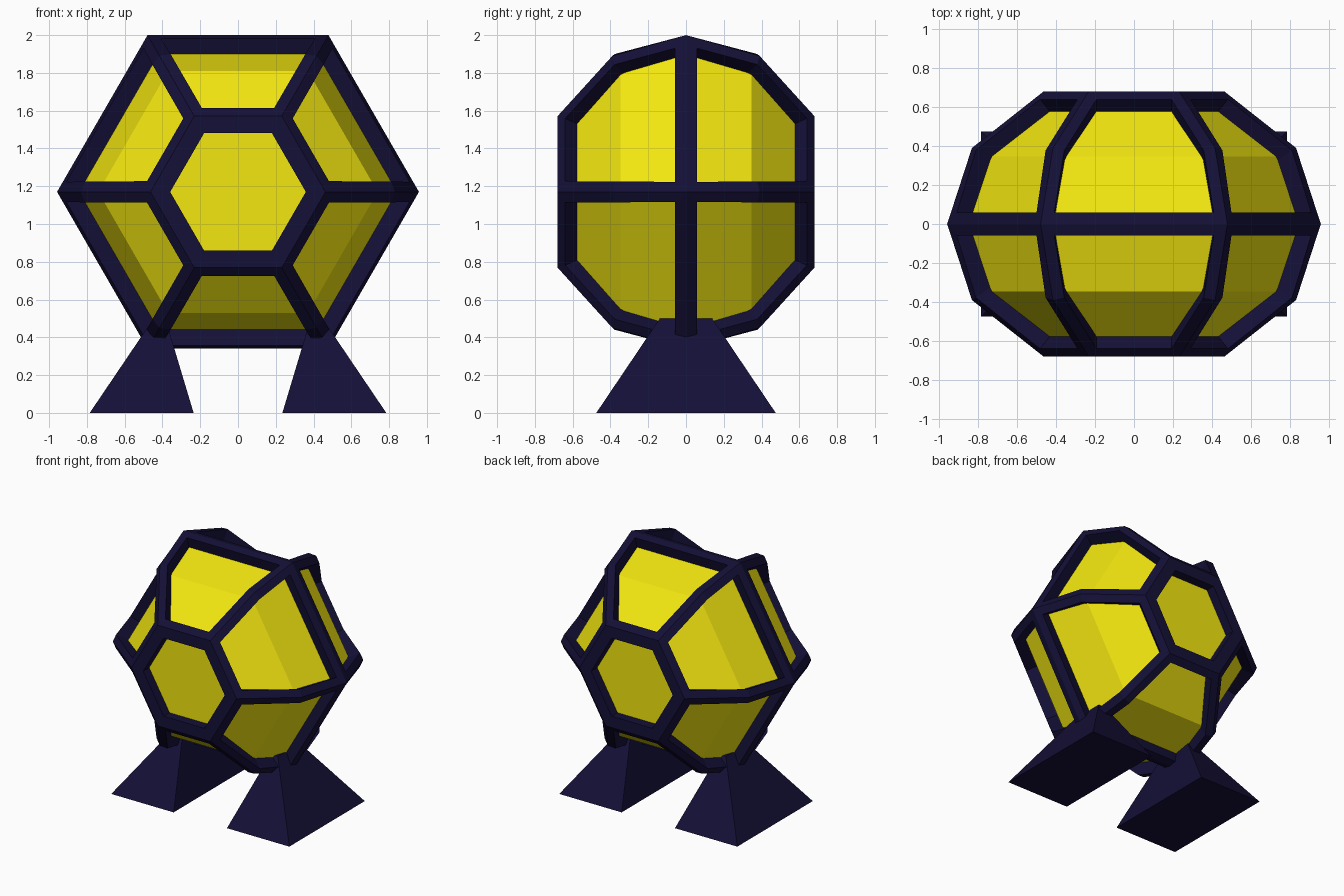
import bpy, bmesh
from math import cos, sin, pi

if "Cube" in bpy.data.objects:
    bpy.data.objects.remove(bpy.data.objects["Cube"])

CENTRE_Z = 1.17
# (y, hexagon circumradius) rings from front to back
RINGS = [(-0.68, 0.463), (-0.39, 0.831), (0, 0.958), (0.39, 0.831), (0.68, 0.463)]


def material(name, rgb):
    m = bpy.data.materials.new(name)
    m.diffuse_color = (*rgb, 1)
    m.use_nodes = True
    m.node_tree.nodes["Principled BSDF"].inputs["Base Color"].default_value = m.diffuse_color
    return m


NAVY = material("navy", (0.007, 0.005, 0.038))
YELLOW = material("yellow", (0.90, 0.80, 0.005))


def make_object(name, bm, mat):
    bmesh.ops.recalc_face_normals(bm, faces=bm.faces[:])
    me = bpy.data.meshes.new(name)
    bm.to_mesh(me)
    bm.free()
    me.materials.append(mat)
    ob = bpy.data.objects.new(name, me)
    bpy.context.collection.objects.link(ob)
    return ob


def hex_shell(s):
    """Hexagonal faceted ball; returns bmesh, end caps and side panels (face pairs)."""
    bm = bmesh.new()
    rings = [[bm.verts.new((s * r * cos(i * pi / 3), s * y,
                            CENTRE_Z + s * r * sin(i * pi / 3))) for i in range(6)]
             for y, r in RINGS]
    caps = [bm.faces.new(rings[0]), bm.faces.new(rings[-1])]
    panels = []
    for i in range(6):
        j = (i + 1) % 6
        strip = [bm.faces.new((a[i], a[j], b[j], b[i])) for a, b in zip(rings, rings[1:])]
        panels += [strip[:2], strip[2:]]
    bmesh.ops.recalc_face_normals(bm, faces=bm.faces[:])
    return bm, caps, panels


# Yellow inner panes
bm, _, _ = hex_shell(0.89)
make_object("glass_panes", bm, YELLOW)

# Dark frame: inset every panel, open it, thicken inwards
bm, caps, panels = hex_shell(1.0)
for cap in caps:
    bmesh.ops.inset_region(bm, faces=[cap], thickness=0.09,
                           use_even_offset=True, use_boundary=True)
for panel in panels:
    bmesh.ops.inset_region(bm, faces=panel, thickness=0.06,
                           use_even_offset=True, use_boundary=True)
bmesh.ops.delete(bm, geom=caps + [f for p in panels for f in p], context='FACES')
frame = make_object("lantern_frame", bm, NAVY)
mod = frame.modifiers.new("thickness", 'SOLIDIFY')
mod.thickness = 0.10
mod.offset = -1


# Tapered feet
def foot(name, side):
    bm = bmesh.new()
    levels = [(0, 0.235, 0.785, 0.475), (0.5, 0.385, 0.447, 0.138)]
    bot, top = [[bm.verts.new((side * x, y, z)) for x, y in
                 ((x0, -d), (x1, -d), (x1, d), (x0, d))] for z, x0, x1, d in levels]
    bm.faces.new(bot)
    bm.faces.new(top)
    for i in range(4):
        j = (i + 1) % 4
        bm.faces.new((bot[i], bot[j], top[j], top[i]))
    make_object(name, bm, NAVY)


foot("right_foot", 1)
foot("left_foot", -1)
